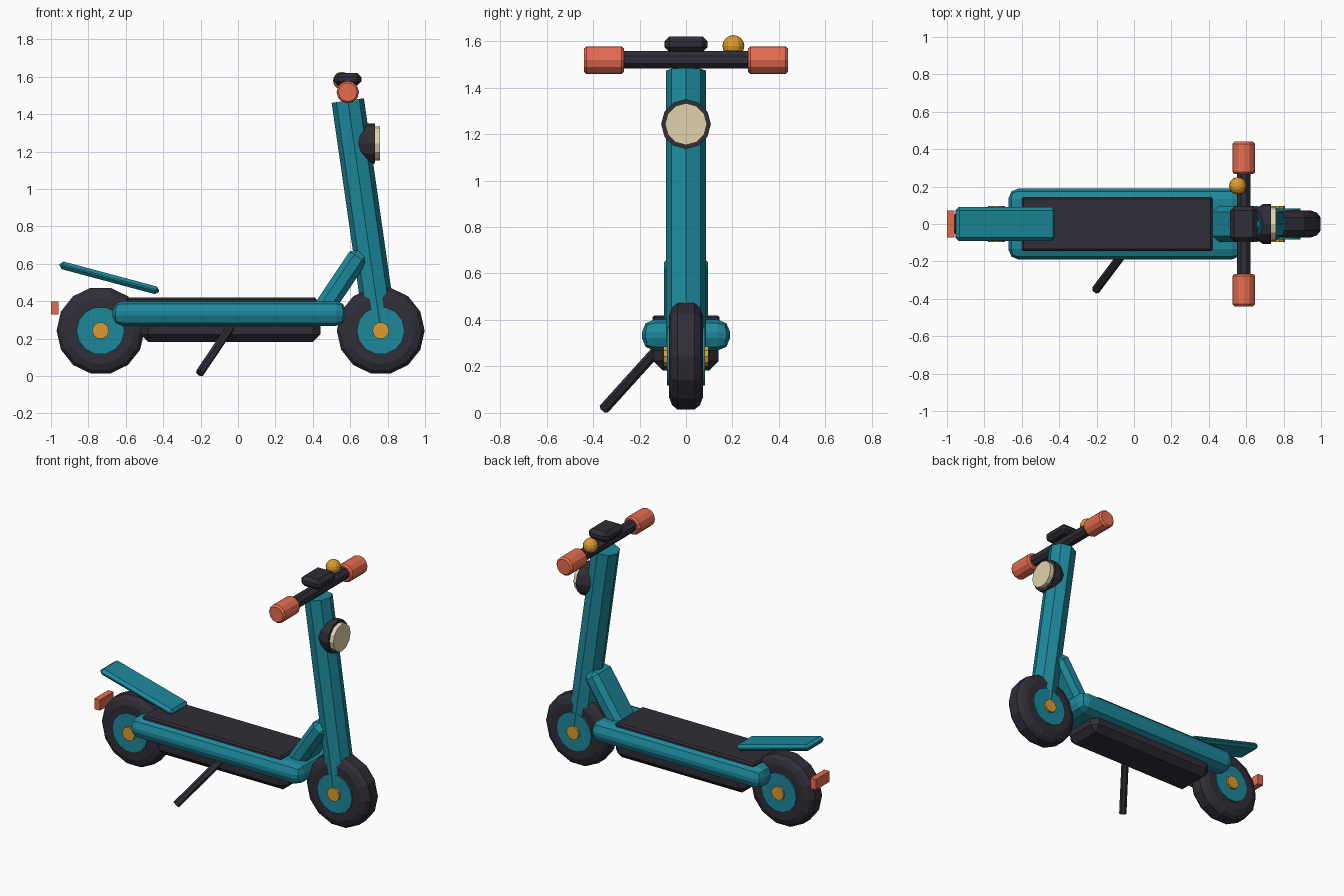
import bpy, bmesh, math
from mathutils import Vector, Matrix

if "Cube" in bpy.data.objects:
    bpy.data.objects.remove(bpy.data.objects["Cube"])


def material(name, rgb):
    m = bpy.data.materials.new(name)
    m.diffuse_color = (*rgb, 1)
    m.use_nodes = True
    m.node_tree.nodes["Principled BSDF"].inputs["Base Color"].default_value = m.diffuse_color
    return m


TEAL = material("teal", (0.012, 0.25, 0.33))
DARK = material("charcoal", (0.03, 0.026, 0.038))
CORAL = material("coral", (0.80, 0.15, 0.08))
GOLD = material("gold", (0.72, 0.33, 0.025))
CREAM = material("cream", (0.75, 0.65, 0.42))


def finish(name, bm, mat, matrix):
    bmesh.ops.recalc_face_normals(bm, faces=bm.faces)
    me = bpy.data.meshes.new(name)
    bm.to_mesh(me)
    bm.free()
    me.materials.append(mat)
    ob = bpy.data.objects.new(name, me)
    ob.matrix_world = matrix
    bpy.context.collection.objects.link(ob)
    return ob


def box(name, center, size, mat, bevel=0.0, segments=1, tilt=0.0):
    """Box with chamfered edges, tilted about y."""
    bm = bmesh.new()
    bmesh.ops.create_cube(bm, size=1)
    bmesh.ops.scale(bm, vec=size, verts=bm.verts)
    if bevel:
        bmesh.ops.bevel(bm, geom=bm.edges[:], offset=bevel, segments=segments,
                        profile=0.5, affect='EDGES')
    return finish(name, bm, mat,
                  Matrix.Translation(center) @ Matrix.Rotation(tilt, 4, 'Y'))


def lathe(name, center, axis, profile, sides, mat, phase=0.0):
    """Turn (radius, height) points about local z, closed with end caps."""
    bm = bmesh.new()
    rings = []
    for r, h in profile:
        angles = [phase + 2 * math.pi * i / sides for i in range(sides)]
        rings.append([bm.verts.new((r * math.cos(a), r * math.sin(a), h)) for a in angles])
    for a, b in zip(rings, rings[1:]):
        for i in range(sides):
            j = (i + 1) % sides
            bm.faces.new((a[i], a[j], b[j], b[i]))
    bm.faces.new(rings[0])
    bm.faces.new(rings[-1])
    turn = {'X': Matrix.Rotation(math.pi / 2, 4, 'Y'),
            'Y': Matrix.Rotation(math.pi / 2, 4, 'X'),
            'Z': Matrix()}[axis]
    return finish(name, bm, mat, Matrix.Translation(center) @ turn)


def rod(name, a, b, radius, sides, mat, phase=0.0):
    """Straight prism between two points."""
    a, b = Vector(a), Vector(b)
    ob = lathe(name, a, 'Z', [(radius, 0), (radius, (b - a).length)], sides, mat, phase)
    ob.matrix_world = Matrix.Translation(a) @ (b - a).to_track_quat('Z', 'Y').to_matrix().to_4x4()
    return ob


# wheels: tyre, hub disc and axle cap
tyre = [(0.145, -0.073), (0.18, -0.073), (0.215, -0.06), (0.235, -0.036),
        (0.235, 0.036), (0.215, 0.06), (0.18, 0.073), (0.145, 0.073)]
for side, x in (("front", 0.763), ("rear", -0.735)):
    c = (x, 0, 0.243)
    lathe(side + "_tyre", c, 'Y', tyre, 14, DARK)
    lathe(side + "_hub", c, 'Y', [(0.128, -0.082), (0.128, 0.082)], 14, TEAL)
    lathe(side + "_axle", c, 'Y', [(0.045, -0.096), (0.045, 0.096)], 10, GOLD)

# deck, grip pad and battery tray
box("deck", (-0.047, 0, 0.335), (1.25, 0.38, 0.134), TEAL, 0.055, 2)
box("deck_pad", (-0.09, 0, 0.40), (1.02, 0.29, 0.04), DARK, 0.01)
box("battery_tray", (-0.04, 0, 0.245), (0.96, 0.28, 0.125), DARK, 0.04)

# steering column and its brace
rod("stem", (0.763, 0, 0.243), (0.587, 0, 1.473), 0.087, 8, TEAL)
box("stem_brace", (0.547, 0, 0.494), (0.11, 0.19, 0.40), TEAL, 0.03, 1, math.atan2(0.558, 0.83))

# handlebar and grips
bar = (0.587, 0, 1.52)
lathe("handlebar", bar, 'Y', [(0.04, -0.3), (0.04, 0.3)], 8, DARK, math.pi / 8)
grip = [(0.05, -0.087), (0.06, -0.075), (0.06, 0.075), (0.05, 0.087)]
for side, y in (("left", 0.353), ("right", -0.353)):
    lathe(side + "_grip", (0.587, y, 1.518), 'Y', grip, 12, CORAL)

# display and bell
box("display", (0.586, 0, 1.587), (0.146, 0.186, 0.068), DARK, 0.022)
bm = bmesh.new()
bmesh.ops.create_uvsphere(bm, u_segments=12, v_segments=8, radius=0.047)
finish("bell", bm, GOLD, Matrix.Translation((0.555, 0.204, 1.579)))

# headlight
light = (0, 0, 1.243)
lathe("headlight_housing", light, 'X',
      [(0.06, 0.617), (0.107, 0.69), (0.107, 0.732)], 12, DARK)
lathe("headlight_lens", light, 'X', [(0.09, 0.72), (0.09, 0.76)], 12, CREAM)

# rear fender, tail light and kickstand
box("rear_fender", (-0.688, 0, 0.525), (0.55, 0.18, 0.042), TEAL, 0.017, 1, math.radians(15))
box("tail_light", (-0.98, 0, 0.363), (0.04, 0.144, 0.07), CORAL)
rod("kickstand", (-0.03, -0.12, 0.275), (-0.205, -0.354, 0.016), 0.023, 6, DARK)
